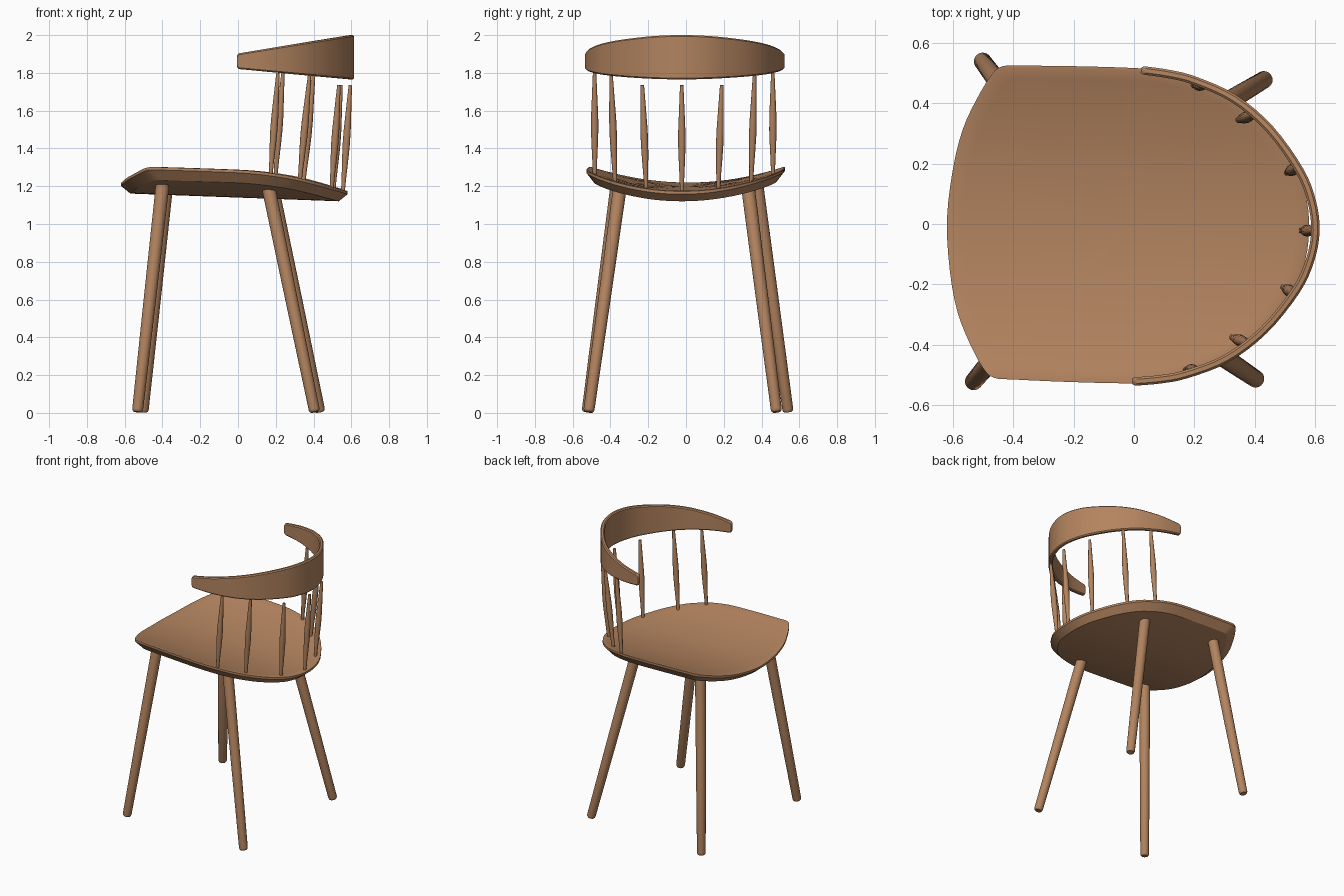
import bpy, bmesh, math
from mathutils import Vector, Matrix

if "Cube" in bpy.data.objects:
    bpy.data.objects.remove(bpy.data.objects["Cube"])

# The whole chair sits very slightly turned about z
TURN = Matrix.Translation((0, -0.006, 0)) @ Matrix.Rotation(-0.028, 4, 'Z')

wood = bpy.data.materials.new("warm wood")
wood.diffuse_color = (0.45, 0.23, 0.115, 1)
wood.use_nodes = True
wood.node_tree.nodes["Principled BSDF"].inputs["Base Color"].default_value = wood.diffuse_color


def finish(name, bm, angle=35):
    bmesh.ops.recalc_face_normals(bm, faces=bm.faces[:])
    bm.transform(TURN)
    me = bpy.data.meshes.new(name)
    bm.to_mesh(me)
    bm.free()
    me.materials.append(wood)
    ob = bpy.data.objects.new(name, me)
    bpy.context.collection.objects.link(ob)
    bpy.ops.object.select_all(action='DESELECT')
    ob.select_set(True)
    bpy.context.view_layer.objects.active = ob
    bpy.ops.object.shade_smooth_by_angle(angle=math.radians(angle))
    return ob


def bridge(bm, a, b):
    n = len(a)
    for i in range(n):
        bm.faces.new((a[i], a[(i + 1) % n], b[(i + 1) % n], b[i]))


def loft(name, rings, angle=35):
    """Skin a list of closed rings and cap both ends."""
    bm = bmesh.new()
    vs = [[bm.verts.new(p) for p in r] for r in rings]
    for a, b in zip(vs, vs[1:]):
        bridge(bm, a, b)
    bm.faces.new(vs[0])
    bm.faces.new(vs[-1])
    return finish(name, bm, angle)


def smooth_path(pts, steps, closed):
    """Catmull-Rom curve through 2D points."""
    P = [Vector(p) for p in pts]
    n = len(P)
    get = (lambda i: P[i % n]) if closed else (lambda i: P[max(0, min(n - 1, i))])
    out = []
    for i in range(n if closed else n - 1):
        a, b, c, d = (get(i + k) for k in (-1, 0, 1, 2))
        for s in range(steps):
            t = s / steps
            out.append(0.5 * (2 * b + (c - a) * t + (2 * a - 5 * b + 4 * c - d) * t * t
                              + (3 * b - a - 3 * c + d) * t ** 3))
    if not closed:
        out.append(P[-1].copy())
    return out


def turned(name, p, q, profile, sides):
    """Lathe along p-q; profile is (fraction, radius)."""
    p, q = Vector(p), Vector(q)
    rot = (q - p).to_track_quat('Z', 'Y')
    rings = []
    for f, r in profile:
        c = p.lerp(q, f)
        rings.append([c + rot @ Vector((r * math.cos(a), r * math.sin(a), 0))
                      for a in (2 * math.pi * k / sides for k in range(sides))])
    return loft(name, rings, 40)


# Seat: dished slab with a chamfered underside
half = [(-0.605, 0.17), (-0.577, 0.3), (-0.535, 0.4), (-0.487, 0.485), (-0.45, 0.516),
        (-0.38, 0.52), (-0.2, 0.523), (0.0, 0.522), (0.1, 0.512), (0.19, 0.491),
        (0.32, 0.435), (0.44, 0.335), (0.535, 0.2), (0.57, 0.1)]
outline = smooth_path([(-0.62, 0)] + half + [(0.58, 0)]
                      + [(x, -y) for x, y in reversed(half)], 3, True)


def seat_z(x, y):
    return 1.197 - 0.037 * x + 0.34 * y * y


def seat_ring(scale, drop):
    return [(x * scale, y * scale, seat_z(x * scale, y * scale) - drop) for x, y in outline]


top = [seat_ring(s, 0) for s in (0.03, 0.2, 0.4, 0.6, 0.8, 0.92, 0.985)]
rim = [seat_ring(1.0, 0.003), seat_ring(1.0, 0.018)]
under = [seat_ring(s, 0.057) for s in (0.92, 0.8, 0.6, 0.4, 0.2, 0.03)]
loft("seat", top + rim + under, 30)

# Legs: slightly tapered and splayed, rounded feet
for side, word in ((1, "left"), (-1, "right")):
    for part, foot, high, z1, z2 in (
            ("front_leg", (-0.518, 0.5325), (-0.39, 0.37), 1.2, 1.235),
            ("back_leg", (0.42, 0.4975), (0.18, 0.345), 1.15, 1.2)):
        e = Vector(foot).lerp(Vector(high), z2 / z1)
        turned(f"{part}_{word}", (foot[0], side * foot[1], 0.005), (e.x, side * e.y, z2),
               [(0, 0.021), (0.004, 0.026), (0.012, 0.029), (0.5, 0.033), (1, 0.036)], 24)

# Spindles: thin at the ends, swollen in the middle
swell = [(0, 0.010), (0.15, 0.0125), (0.32, 0.017), (0.45, 0.0195), (0.58, 0.019),
         (0.75, 0.015), (0.9, 0.0115), (1, 0.009)]
spindles = [((0.555, 0, 1.16), (0.595, 0, 1.735)),
            ((0.50, 0.19, 1.17), (0.54, 0.21, 1.735)),
            ((0.335, 0.36, 1.205), (0.39, 0.38, 1.79)),
            ((0.185, 0.472, 1.245), (0.225, 0.472, 1.80))]
for i, (a, b) in enumerate(spindles):
    for side in ((1, -1) if i else (1,)):
        turned(f"spindle_{i}_{'left' if side > 0 else 'right'}",
               (a[0], a[1] * side, a[2]), (b[0], b[1] * side, b[2]), swell, 14)

# Backrest: bent band, tallest in the middle, tapering to rounded tips
arc = [(0.01, 0.53), (0.1, 0.52), (0.19, 0.5), (0.325, 0.443), (0.45, 0.343),
       (0.555, 0.205), (0.6, 0.1)]
outer = smooth_path(arc + [(0.615, 0)] + [(x, -y) for x, y in reversed(arc)], 4, False)


def band(c, n, lo, hi, th):
    """Chamfered upright section; n points inward."""
    b = 0.007
    sec = [(b, lo), (th - b, lo), (th, lo + b), (th, hi - b),
           (th - b, hi), (b, hi), (0, hi - b), (0, lo + b)]
    return [(c.x + n.x * u, c.y + n.y * u, z) for u, z in sec]


rings = []
for i, c in enumerate(outer):
    t = (outer[min(i + 1, len(outer) - 1)] - outer[max(i - 1, 0)]).normalized()
    n = Vector((t.y, -t.x))
    if n.dot(Vector((0.05, 0)) - c) < 0:
        n = -n
    lo, hi = 1.822 - 0.092 * c.x, 1.9 + 0.163 * c.x
    if i in (0, len(outer) - 1):
        # rounded tip: one smaller section at the end, a full one just behind it
        d = t if i == 0 else -t
        pair = [band(c + n * 0.005, n, lo + 0.012, hi - 0.012, 0.019),
                band(c + d * 0.009, n, lo, hi, 0.028)]
        rings += pair if i == 0 else pair[::-1]
    else:
        rings.append(band(c, n, lo, hi, 0.028))
loft("backrest", rings, 40)
